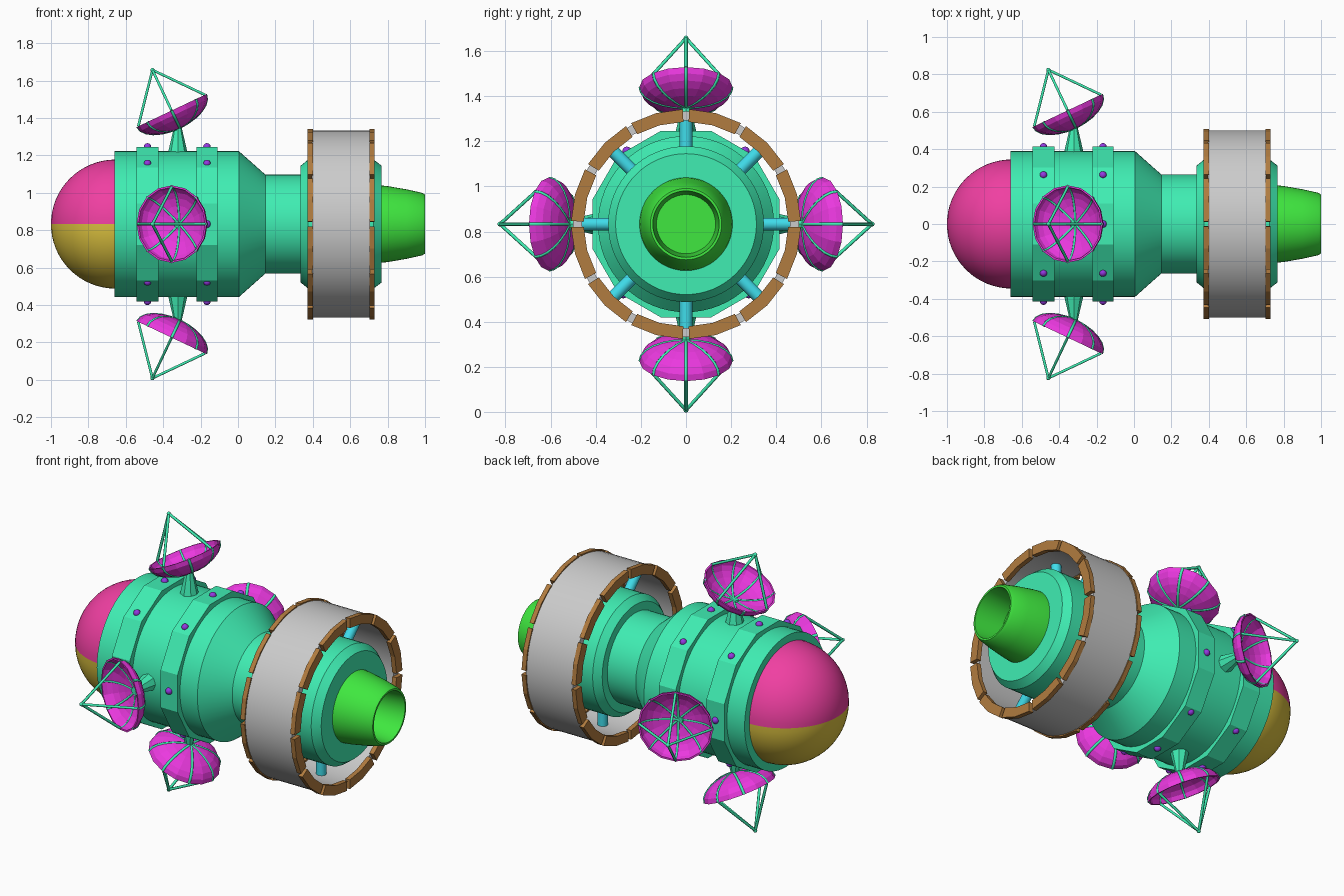
import bpy, bmesh
from math import pi, sin, cos, radians
from mathutils import Matrix, Vector

if "Cube" in bpy.data.objects:
    bpy.data.objects.remove(bpy.data.objects["Cube"])

BASE = Matrix.Translation((0, 0, 0.833))   # hull axis runs along x at this height


def material(name, rgb):
    m = bpy.data.materials.new(name)
    m.diffuse_color = (*rgb, 1)
    m.use_nodes = True
    m.node_tree.nodes["Principled BSDF"].inputs["Base Color"].default_value = m.diffuse_color
    return m


GREEN = material("hull_green", (0.05, 0.85, 0.45))
LIME = material("nozzle_green", (0.05, 0.80, 0.05))
CRIMSON = material("crimson", (0.87, 0.05, 0.36))
OCHRE = material("ochre", (0.72, 0.54, 0.05))
PURPLE = material("purple", (0.30, 0.04, 0.75))
MAGENTA = material("magenta", (0.83, 0.04, 0.74))
BROWN = material("brown", (0.44, 0.20, 0.05))
CYAN = material("cyan", (0.05, 0.72, 0.83))


def finish(name, bm, mat, matrix=Matrix(), smooth=30):
    me = bpy.data.meshes.new(name)
    bmesh.ops.remove_doubles(bm, verts=bm.verts, dist=1e-5)
    bmesh.ops.recalc_face_normals(bm, faces=bm.faces)
    bm.to_mesh(me)
    bm.free()
    if smooth:
        me.polygons.foreach_set("use_smooth", [True] * len(me.polygons))
        me.set_sharp_from_angle(angle=radians(smooth))
    if mat:
        me.materials.append(mat)
    ob = bpy.data.objects.new(name, me)
    ob.matrix_world = BASE @ matrix
    bpy.context.collection.objects.link(ob)
    return ob


def sweep(bm, profile, n, a0=0.0, a1=2 * pi, loop=False):
    """Revolve (x, r) points about the x axis; a loop profile gets end caps on a partial arc."""
    rows = []
    for i in range(n + 1):
        a = a0 + (a1 - a0) * i / n
        rows.append([bm.verts.new((x, r * cos(a), r * sin(a))) for x, r in profile])
    m = len(profile)
    for p, q in zip(rows, rows[1:]):
        for j in range(m if loop else m - 1):
            k = (j + 1) % m
            if profile[j][1] == 0 and profile[k][1] == 0:
                continue
            if profile[j][1] == 0:
                bm.faces.new((p[j], p[k], q[k]))
            elif profile[k][1] == 0:
                bm.faces.new((p[j], p[k], q[j]))
            else:
                bm.faces.new((p[j], p[k], q[k], q[j]))
    if loop and a1 - a0 < 2 * pi - 0.01:
        bm.faces.new(rows[0])
        bm.faces.new(rows[-1])


def lathe(name, profile, mat, n=64, matrix=Matrix(), smooth=30, **kw):
    bm = bmesh.new()
    sweep(bm, profile, n, **kw)
    return finish(name, bm, mat, matrix, smooth)


def rods(name, paths, radius, mat, matrix):
    cu = bpy.data.curves.new(name, 'CURVE')
    cu.dimensions = '3D'
    cu.bevel_depth = radius
    cu.bevel_resolution = 1
    cu.use_fill_caps = True
    for pts in paths:
        s = cu.splines.new('POLY')
        s.points.add(len(pts) - 1)
        for p, co in zip(s.points, pts):
            p.co = (*co, 1)
    cu.materials.append(mat)
    ob = bpy.data.objects.new(name, cu)
    ob.matrix_world = BASE @ matrix
    bpy.context.collection.objects.link(ob)


# hull, neck and hub
lathe("hull", [(-0.66, 0), (-0.66, 0.39), (0.005, 0.39), (0.147, 0.264), (0.335, 0.264),
               (0.335, 0.312), (0.375, 0.345), (0.725, 0.345), (0.768, 0.312), (0.768, 0)], GREEN)

# nose dome: crimson above, ochre below
dome = [(-0.655 - 0.345 * sin(t), 0.345 * cos(t)) for t in [pi / 2 * i / 16 for i in range(16)]]
dome.append((-1.0, 0))
lathe("nose_upper", dome, CRIMSON, 32, a0=0, a1=pi)
lathe("nose_lower", dome, OCHRE, 32, a0=pi, a1=2 * pi)

# exhaust nozzle, hollow at the end
lathe("nozzle", [(0.76, 0), (0.76, 0.207), (0.80, 0.203), (0.90, 0.186), (0.985, 0.167), (1.0, 0.158),
                 (1.0, 0.147), (0.82, 0.131), (0.82, 0)], LIME, 48)

# twelve-sided hull bands with rivets
rivet_angles = [0, 90, 180, 270, 51, 129, -48, 228]
for tag, x0, x1 in (("front", -0.543, -0.425), ("rear", -0.222, -0.110)):
    lathe("band_" + tag, [(x0, 0.37), (x0, 0.428), (x1, 0.428), (x1, 0.37)], GREEN, 12,
          smooth=0, a0=pi / 12, a1=pi / 12 + 2 * pi, loop=True)
    bm = bmesh.new()
    for a in rivet_angles:
        r = 0.413 if a % 90 == 0 else 0.416
        pos = Vector(((x0 + x1) / 2, r * cos(radians(a)), r * sin(radians(a))))
        bmesh.ops.create_uvsphere(bm, u_segments=12, v_segments=8, radius=0.02,
                                  matrix=Matrix.Translation(pos))
    finish("rivets_" + tag, bm, PURPLE, smooth=50)

# large ring with segmented rims
lathe("ring_band", [(0.396, 0.46), (0.396, 0.50), (0.706, 0.50), (0.706, 0.46)], None, 72, loop=True)
for tag, x0, x1 in (("front", 0.372, 0.40), ("rear", 0.702, 0.73)):
    bm = bmesh.new()
    for k in range(12):
        a = radians(30 * k)
        sweep(bm, [(x0, 0.453), (x0, 0.509), (x1, 0.509), (x1, 0.453)], 2,
              a + radians(1.5), a + radians(28.5), loop=True)
    finish("ring_rim_" + tag, bm, BROWN, smooth=0)

# spokes between hub and ring
bm = bmesh.new()
for k in range(8):
    m = Matrix.Rotation(k * pi / 4, 4, 'X') @ Matrix.Translation((0.55, 0, 0.40))
    bmesh.ops.create_cone(bm, cap_ends=True, segments=20, radius1=0.028, radius2=0.028,
                          depth=0.14, matrix=m)
finish("spokes", bm, CYAN)

# four dish antennas around the hull
R, D, TIP = 0.207, 0.105, 0.24
steps = [pi / 2 * i / 6 for i in range(7)]
bowl = [(-D * cos(t), R * sin(t)) for t in steps]
bowl += [(-(D - 0.01) * cos(t), (R - 0.01) * sin(t)) for t in reversed(steps)]
tilt = Matrix.Translation((-0.355, 0, 0.607)) @ Matrix.Rotation(radians(-115.3), 4, 'Y')
ribs, struts = [], []
for k in range(8):
    c, s = cos(k * pi / 4), sin(k * pi / 4)
    ribs.append([(-(D - 0.005) * cos(t), (R - 0.005) * sin(t) * c, (R - 0.005) * sin(t) * s)
                 for t in steps])
    if k % 2 == 0:
        struts.append([(0, (R - 0.01) * c, (R - 0.01) * s), (TIP, 0, 0)])
for k, side in enumerate(("top", "front", "bottom", "back")):
    turn = Matrix.Rotation(k * pi / 2, 4, 'X')
    M = turn @ tilt
    lathe("dish_" + side, bowl, MAGENTA, 16, M, smooth=0)
    rods("dish_ribs_" + side, ribs, 0.0085, GREEN, M)
    rods("dish_struts_" + side, struts, 0.008, GREEN, M)
    bm = bmesh.new()
    bmesh.ops.create_uvsphere(bm, u_segments=12, v_segments=8, radius=0.011,
                              matrix=Matrix.Translation((TIP, 0, 0)))
    finish("dish_tip_" + side, bm, GREEN, M)
    bm = bmesh.new()
    bmesh.ops.create_cone(bm, cap_ends=True, segments=8, radius1=0.055, radius2=0.02,
                          depth=0.15, matrix=Matrix.Translation((-0.322, 0, 0.445)))
    finish("dish_mast_" + side, bm, GREEN, turn, smooth=0)
